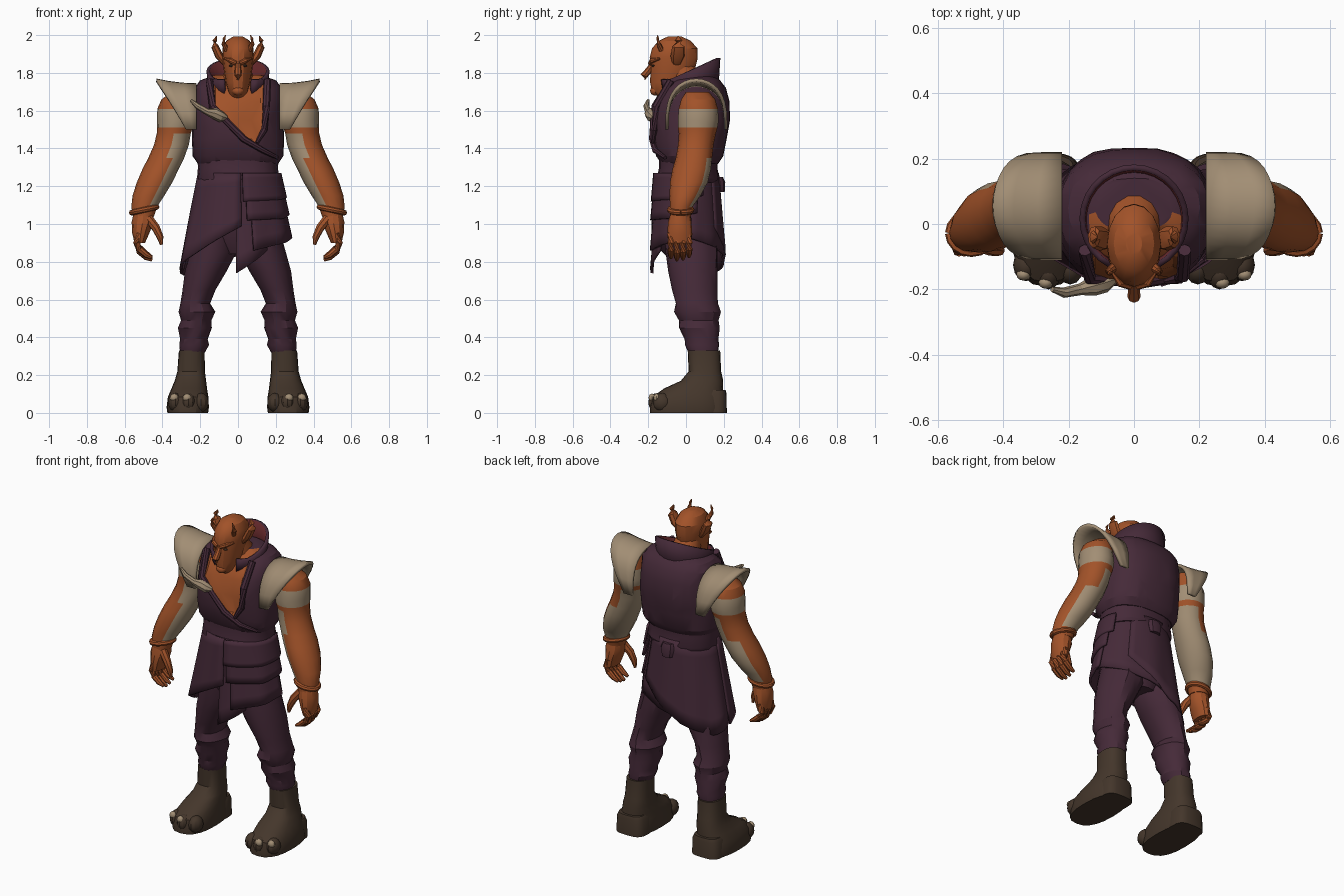
import bpy, bmesh, math, random
from mathutils import Vector

random.seed(4)
if "Cube" in bpy.data.objects:
    bpy.data.objects.remove(bpy.data.objects["Cube"])


def material(name, color):
    mat = bpy.data.materials.new(name)
    mat.use_nodes = True
    mat.diffuse_color = (*color, 1)
    mat.node_tree.nodes["Principled BSDF"].inputs["Base Color"].default_value = (*color, 1)
    return mat


orange = material("orange skin", (.36, .085, .022))
cream = material("cream", (.36, .27, .175))
purple = material("purple cloth", (.06, .023, .04))
maroon = material("maroon lining", (.12, .02, .022))
brown = material("brown leather", (.058, .037, .024))


def finish(name, bm, mats, mirror=False, thick=0, normals=True, angle=28):
    """Turn a bmesh into an object, with optional thickness and mirroring."""
    if normals:
        bmesh.ops.recalc_face_normals(bm, faces=bm.faces)
    mesh = bpy.data.meshes.new(name)
    bm.to_mesh(mesh)
    bm.free()
    for mat in mats:
        mesh.materials.append(mat)
    obj = bpy.data.objects.new(name, mesh)
    bpy.context.collection.objects.link(obj)
    bpy.ops.object.select_all(action="DESELECT")
    obj.select_set(True)
    bpy.context.view_layer.objects.active = obj
    bpy.ops.object.shade_smooth_by_angle(angle=math.radians(angle))
    if thick:
        mod = obj.modifiers.new("thickness", "SOLIDIFY")
        mod.thickness = thick
        mod.offset = -1
        mod.material_offset = len(mats) - 1
    if mirror:
        obj.modifiers.new("mirror", "MIRROR")
    return obj


def skin_rings(bm, rings, closed=True):
    """Bridge rows of points with quads; cap them when closed."""
    rows = [[bm.verts.new(p) for p in ring] for ring in rings]
    count = len(rows[0])
    for low, high in zip(rows, rows[1:]):
        for i in range(count if closed else count - 1):
            j = (i + 1) % count
            bm.faces.new((low[i], low[j], high[j], high[i]))
    if closed:
        bm.faces.new(rows[0])
        bm.faces.new(rows[-1])


def loft_mesh(sections, sides=20, power=1, jitter=0):
    """Stack flat rounded rings given as height, centre x, centre y, radius x, radius y."""
    def bend(v):
        return math.copysign(abs(v) ** power, v)
    bm = bmesh.new()
    rings = []
    for z, cx, cy, rx, ry in sections:
        ring = []
        for i in range(sides):
            a = math.tau * i / sides
            k = 1 + random.uniform(-jitter, jitter)
            ring.append((cx + rx * k * bend(math.cos(a)), cy + ry * k * bend(math.sin(a)), z))
        rings.append(ring)
    skin_rings(bm, rings)
    bmesh.ops.recalc_face_normals(bm, faces=bm.faces)
    return bm


def loft(name, sections, mat, mirror=False, **options):
    return finish(name, loft_mesh(sections, **options), [mat], mirror)


def tube(name, path, mat, mirror=False, sides=8, stretch=1):
    """Sweep a circle along points given as x, y, z, radius; stretch widens it in y."""
    points = [Vector(p[:3]) for p in path]
    rings = []
    for i, p in enumerate(points):
        along = points[min(i + 1, len(points) - 1)] - points[max(i - 1, 0)]
        turn = along.to_track_quat("Z", "Y")
        ring = []
        for k in range(sides):
            a = math.tau * k / sides
            offset = turn @ Vector((math.cos(a), math.sin(a), 0)) * path[i][3]
            offset.y *= stretch
            ring.append(p + offset)
        rings.append(ring)
    bm = bmesh.new()
    skin_rings(bm, rings)
    return finish(name, bm, [mat], mirror)


def ball(name, place, size, mat, mirror=False):
    bm = bmesh.new()
    bmesh.ops.create_uvsphere(bm, u_segments=12, v_segments=8, radius=1)
    bmesh.ops.scale(bm, vec=size, verts=bm.verts)
    bmesh.ops.translate(bm, vec=place, verts=bm.verts)
    return finish(name, bm, [mat], mirror)


# Vest, with an inset open chest cut by planes
bm = loft_mesh([(1.32, 0, .02, .215, .15), (1.36, 0, .02, .24, .178), (1.45, 0, .02, .245, .195),
                (1.55, 0, .025, .24, .21), (1.65, 0, .03, .235, .2), (1.72, 0, .04, .228, .17),
                (1.76, 0, .05, .2, .13), (1.79, 0, .06, .12, .08)], sides=28, power=.8, jitter=.012)
opening = [(-.14, 1.85), (-.13, 1.62), (.03, 1.45), (.1, 1.43), (.14, 1.5), (.15, 1.85)]
planes = []
for (x, z), (x2, z2) in zip(opening, opening[1:]):
    point, normal = Vector((x, 0, z)), Vector((z - z2, 0, x2 - x))
    planes.append((point, normal))
    bmesh.ops.bisect_plane(bm, geom=bm.verts[:] + bm.edges[:] + bm.faces[:],
                           plane_co=point, plane_no=normal)
for face in bm.faces:
    center = face.calc_center_median()
    if face.normal.y < -.1 and all((center - p).dot(n) > 0 for p, n in planes):
        face.material_index = 1
for vert in bm.verts:
    if vert.link_faces and all(f.material_index for f in vert.link_faces):
        vert.co.y += .022
finish("vest", bm, [purple, orange])
tube("right_lapel", [(-.15, -.08, 1.76, .02), (-.135, -.165, 1.62, .02), (.03, -.178, 1.45, .018),
                     (.13, -.165, 1.39, .015), (.21, -.11, 1.35, .01)], purple)
tube("left_lapel", [(.155, -.08, 1.76, .02), (.15, -.16, 1.62, .02), (.14, -.165, 1.5, .018),
                    (.1, -.175, 1.43, .01)], purple)

# Standing collar, open at the front
rows = []
for t in (0, .5, 1):
    row = []
    for i in range(25):
        a = math.radians(-62 + 304 * i / 24)
        reach = .155 + .012 * t
        y = .015 + reach * math.sin(a)
        row.append((reach * math.cos(a), y, 1.69 + t * (.1 + .42 * max(y + .03, -.06) ** 1)))
    rows.append(row)
bm = bmesh.new()
skin_rings(bm, rows, closed=False)
finish("collar", bm, [purple, maroon], thick=.018, normals=False)

# Neck and head
tube("neck", [(0, .05, 1.64, .115), (0, .02, 1.73, .095), (0, -.03, 1.82, .07)], orange, sides=14)
loft("head", [(1.66, 0, -.08, .035, .05), (1.70, 0, -.1, .052, .08), (1.75, 0, -.09, .065, .1),
              (1.82, 0, -.07, .076, .118), (1.88, 0, -.065, .083, .127), (1.93, 0, -.06, .082, .12),
              (1.97, 0, -.06, .062, .085), (1.993, 0, -.06, .025, .035)], orange, sides=16)
tube("nose", [(0, -.175, 1.85, .012), (0, -.2, 1.81, .018), (0, -.222, 1.785, .02),
              (0, -.215, 1.765, .008)], orange)
tube("brows", [(.01, -.19, 1.85, .012), (.04, -.18, 1.865, .014), (.07, -.14, 1.875, .006)], orange, True)
ball("eyes", (.035, -.174, 1.838), (.014, .008, .006), brown, True)
ball("chin", (0, -.165, 1.705), (.03, .025, .025), orange)
tube("ears", [(.07, -.05, 1.85, .014), (.1, -.045, 1.89, .022), (.122, -.04, 1.94, .02),
              (.124, -.04, 1.97, .012), (.112, -.04, 1.995, .002)], orange, True, stretch=1.7)
tube("small_horns", [(.06, -.13, 1.92, .014), (.076, -.145, 1.955, .012), (.074, -.15, 1.98, .008),
                     (.066, -.15, 2, .002)], orange, True)

# Flared shoulder guards
rows = []
for t in (0, .35, .7, 1):
    row = []
    for i in range(17):
        a = math.pi * i / 16
        lift = math.sin(a) ** .65
        x = .22 + t * (.055 + .155 * lift)
        row.append((x, .055 - .165 * math.cos(a), 1.5 + (.245 + .025 * t * t) * lift))
    rows.append(row)
bm = bmesh.new()
skin_rings(bm, rows[::-1], closed=False)
finish("shoulder_guards", bm, [cream], True, thick=.018, normals=False)

# Arms with cream patches
bm = loft_mesh([(1.70, .3, .06, .05, .06), (1.66, .325, .065, .08, .09), (1.61, .335, .065, .092, .104),
                (1.55, .332, .065, .097, .108), (1.51, .335, .062, .095, .105),
                (1.48, .34, .06, .09, .098), (1.42, .352, .052, .092, .094),
                (1.35, .38, .042, .095, .096), (1.29, .41, .03, .096, .102),
                (1.22, .442, .015, .094, .1), (1.15, .474, -.005, .084, .082),
                (1.09, .497, -.025, .068, .06), (1.04, .5, -.03, .055, .055)], sides=16)
for face in bm.faces:
    z, n = face.calc_center_median().z, face.normal
    inner = n.x < -.35 or n.y > .65
    face.material_index = int(1.51 < z < 1.61 or (1.35 < z < 1.48 and n.x < 0)
                              or (1.09 < z < 1.35 and inner))
finish("arms", bm, [orange, cream], True)
wrist = []
for i in range(17):
    a = math.tau * i / 16
    wrist.append((.497 + .066 * math.cos(a), -.028 + .058 * math.sin(a), 1.075 - .015 * math.cos(a), .015))
tube("bracelets", wrist, orange, True)

# Hands
loft("palms", [(1.07, .5, -.03, .05, .048), (1.01, .505, -.033, .058, .062),
               (.95, .515, -.033, .045, .066), (.9, .52, -.033, .028, .06)], orange, True, sides=12)
for i, name in enumerate(("index", "middle", "ring", "little")):
    y, drop = -.08 + .032 * i, .012 * abs(i - 1.3)
    tube(name + "_fingers", [(.52, y, .95, .02), (.535, y, .9, .02), (.52, y, .85 + drop, .018),
                             (.485, y, .82 + drop, .016), (.455, y, .805 + drop, .008)], orange, True)
tube("thumbs", [(.475, -.06, 1.03, .025), (.435, -.075, .98, .023), (.412, -.08, .93, .018),
                (.405, -.08, .89, .008)], orange, True)

# Trousers and belt
loft("hips", [(1.3, 0, .01, .195, .14), (1.15, 0, .01, .205, .155), (.95, 0, .02, .2, .15),
              (.84, 0, .03, .1, .1)], purple)
loft("belt", [(1.22, 0, .01, .212, .158), (1.24, 0, .01, .218, .165), (1.3, 0, .012, .212, .155),
              (1.35, 0, .015, .216, .158)], purple, power=.85, jitter=.01)
loft("belt_knot", [(1.25, 0, .175, .035, .02), (1.22, 0, .18, .045, .028),
                   (1.17, 0, .185, .035, .02)], purple, sides=8)
loft("trouser_legs", [(1, .11, .02, .1, .14), (.85, .132, .03, .122, .14), (.75, .17, .035, .108, .128),
                      (.65, .207, .045, .086, .118), (.58, .225, .055, .08, .112),
                      (.535, .218, .06, .096, .124), (.49, .222, .065, .08, .105),
                      (.45, .226, .07, .09, .108), (.39, .232, .082, .073, .09),
                      (.36, .233, .085, .078, .092), (.32, .24, .09, .066, .08)],
     purple, True, sides=16, jitter=.03)


# Skirt panels wrap around the waist with slanted hems
def panel(name, hem, scale=1, top=1.27):
    rows = []
    for r in range(7):
        row = []
        for (a, low), (a2, low2) in zip(hem, hem[1:]):
            for i in range(8):
                angle = math.radians(a + (a2 - a) * i / 7)
                z = top + (low + (low2 - low) * i / 7 - top) * r / 6
                drop = (1.27 - z) * 2
                fold = scale * (1 + .025 * drop * math.sin(9 * angle + drop))
                row.append(((.205 + .1 * drop) * fold * math.cos(angle),
                            .01 + (.165 + .04 * drop) * fold * math.sin(angle), z))
        rows.append(row)
    bm = bmesh.new()
    skin_rings(bm, rows[::-1], closed=False)
    bmesh.ops.remove_doubles(bm, verts=bm.verts, dist=.0001)
    finish(name, bm, [purple], thick=.014, normals=False)


panel("right_front_panel", [(-178, .76), (-150, .82), (-86, .99)], 1.04)
panel("back_panel", [(50, .98), (110, .78), (150, .72), (186, .77)])
panel("left_back_panel", [(-20, .95), (30, .9), (100, .82)], .97)
panel("front_tail", [(-92, .74), (-55, .86)], .97)
panel("left_lower_flap", [(-74, .86), (-45, .89), (5, .93)], 1.04)
panel("left_middle_flap", [(-80, 1.02), (-30, 1.03), (15, 1.06)], 1.09)
panel("left_upper_flap", [(-84, 1.12), (-30, 1.13), (25, 1.15)], 1.12)

# Boots with heels, toes and nails
loft("boots", [(.33, .245, .095, .068, .086), (.22, .248, .1, .073, .086), (.17, .252, .085, .083, .112),
               (.13, .258, .04, .094, .155), (.085, .264, .012, .107, .19), (.03, .266, .008, .112, .2),
               (0, .266, .008, .108, .198)], brown, True, power=.8)
loft("heels", [(.12, .26, .13, .08, .08), (.1, .26, .13, .09, .085), (0, .26, .13, .095, .086)],
     brown, True, power=.6)
for name, x, y in (("inner", .195, -.135), ("middle", .262, -.15), ("outer", .33, -.125)):
    ball(name + "_toes", (x, y, .055), (.04, .05, .05), brown, True)
    if name != "inner":
        ball(name + "_nails", (x + .008, y - .03, .08), (.022, .018, .022), cream, True)

# Bone pin on the chest
tube("bone_pin", [(-.25, -.2, 1.655, .008), (-.215, -.21, 1.625, .016), (-.165, -.2, 1.595, .018),
                  (-.125, -.19, 1.585, .03), (-.09, -.18, 1.568, .03), (-.06, -.17, 1.56, .014)], cream)
